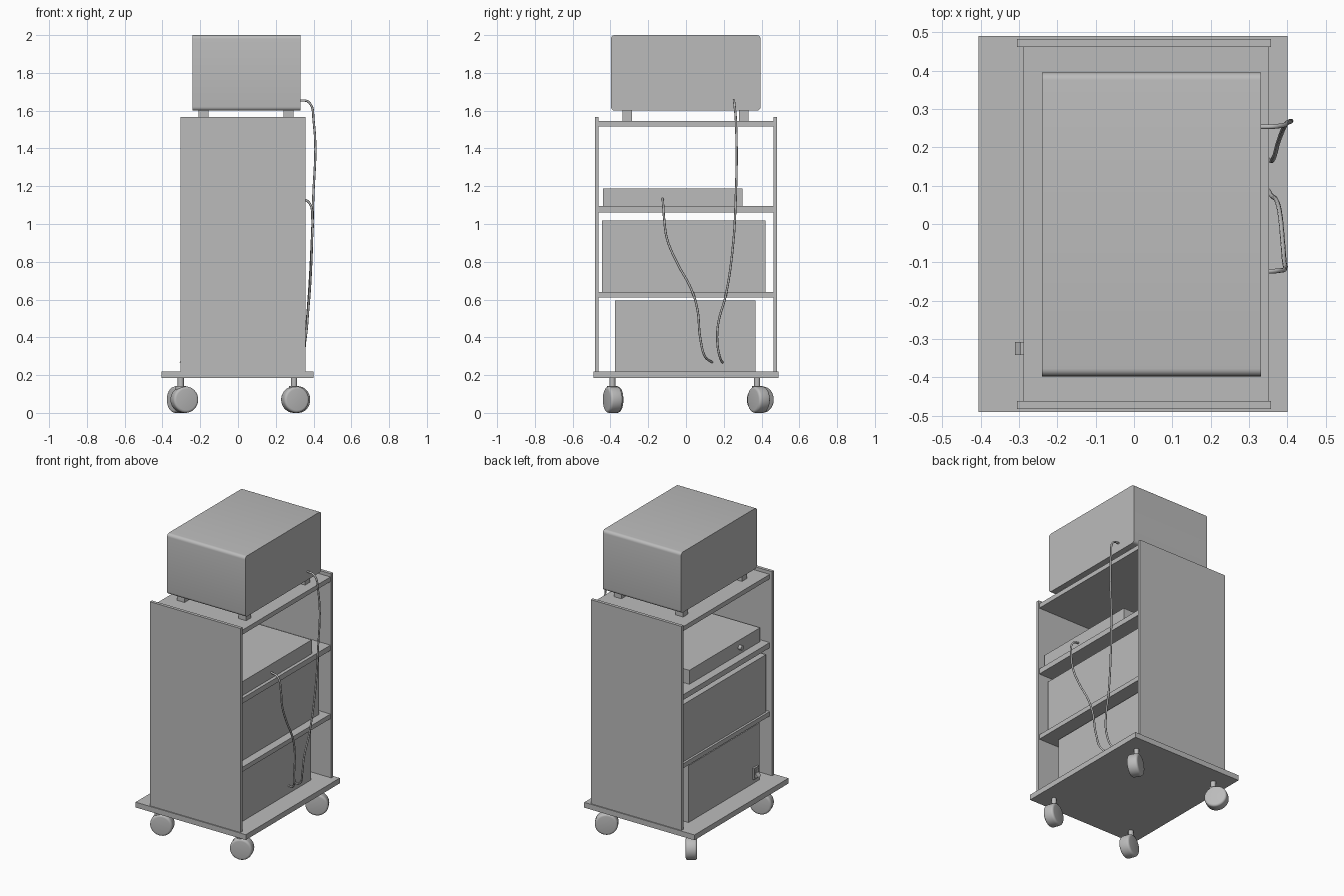
import bpy, bmesh, math
from mathutils import Matrix, Vector

old = bpy.data.objects.get("Cube")
if old:
    bpy.data.objects.remove(old, do_unlink=True)

GREY = (0.5, 0.5, 0.5, 1)
mat = bpy.data.materials.new("plain grey")
mat.use_nodes = True
mat.diffuse_color = GREY
mat.node_tree.nodes["Principled BSDF"].inputs["Base Color"].default_value = GREY


def finish(name, bm, smooth=False):
    mesh = bpy.data.meshes.new(name)
    bmesh.ops.recalc_face_normals(bm, faces=bm.faces)
    bm.to_mesh(mesh)
    bm.free()
    mesh.materials.append(mat)
    ob = bpy.data.objects.new(name, mesh)
    bpy.context.collection.objects.link(ob)
    if smooth:
        bpy.ops.object.select_all(action='DESELECT')
        ob.select_set(True)
        bpy.context.view_layer.objects.active = ob
        bpy.ops.object.shade_smooth_by_angle(angle=math.radians(35))
    return ob


def box(name, xs, ys, zs, round_x=0):
    """Box from ranges; round_x rounds the four edges that run along x."""
    bm = bmesh.new()
    bmesh.ops.create_cube(bm, size=1)
    for v in bm.verts:
        for i, (lo, hi) in enumerate((xs, ys, zs)):
            v.co[i] = hi if v.co[i] > 0 else lo
    if round_x:
        edges = [e for e in bm.edges if abs(e.verts[0].co.x - e.verts[1].co.x) > 0.01]
        bmesh.ops.bevel(bm, geom=edges, offset=round_x, segments=5, profile=0.5, affect='EDGES')
    return finish(name, bm, round_x > 0)


def cylinder(bm, radius, depth, matrix, segments=24):
    return bmesh.ops.create_cone(bm, cap_ends=True, segments=segments, radius1=radius,
                                 radius2=radius, depth=depth, matrix=matrix)["verts"]


# Trolley base, end panels and shelves
box("base_board", (-0.405, 0.4), (-0.49, 0.49), (0.185, 0.22))
for name, ys in (("front_panel", (-0.483, -0.462)), ("back_panel", (0.462, 0.483))):
    box(name, (-0.305, 0.357), ys, (0.22, 1.567))
for name, zs in (("lower_shelf", (0.61, 0.64)), ("middle_shelf", (1.06, 1.095)),
                 ("top_shelf", (1.515, 1.545))):
    box(name, (-0.288, 0.352), (-0.462, 0.462), zs)

# Equipment cases
box("bottom_case", (-0.275, 0.275), (-0.375, 0.367), (0.22, 0.595))
box("middle_case", (-0.273, 0.298), (-0.445, 0.42), (0.64, 1.018))
box("flat_case", (-0.233, 0.33), (-0.44, 0.298), (1.095, 1.187))
box("top_case", (-0.24, 0.331), (-0.397, 0.395), (1.6, 2.0), 0.02)
for side, x in (("right", -0.183), ("left", 0.267)):
    for end, y in (("front", -0.31), ("back", 0.305)):
        box(f"case_foot_{end}_{side}", (x - 0.027, x + 0.027), (y - 0.025, y + 0.025), (1.545, 1.6))

# Rocker switch on the bottom case
box("switch_frame", (-0.288, -0.275), (-0.35, -0.3), (0.25, 0.325))
bm = bmesh.new()
rocker = [bm.verts.new((x, -0.342, z)) for x, z in
          ((-0.286, 0.258), (-0.31, 0.268), (-0.292, 0.29), (-0.296, 0.317), (-0.286, 0.317))]
face = bm.faces.new(rocker)
side = bmesh.ops.extrude_face_region(bm, geom=[face])["geom"]
bmesh.ops.translate(bm, vec=(0, 0.034, 0), verts=[g for g in side if isinstance(g, bmesh.types.BMVert)])
finish("switch_rocker", bm)

# Round knob on the flat case
bm = bmesh.new()
cylinder(bm, 0.015, 0.024, Matrix.Translation((-0.243, -0.225, 1.14)) @ Matrix.Rotation(math.pi / 2, 4, 'Y'))
finish("knob", bm, True)


# Swivel casters, each turned its own way
def caster(name, x, y, axis_deg, trail):
    a = math.radians(axis_deg)
    axis = Vector((math.cos(a), math.sin(a), 0))
    along = Vector((axis.y, -axis.x, 0)) * trail
    bm = bmesh.new()
    cylinder(bm, 0.016, 0.06, Matrix.Translation((x, y, 0.157)), 16)
    cylinder(bm, 0.027, 0.035, Matrix.Translation((x, y, 0.125)), 16)
    place = Matrix.Translation(Vector((x, y, 0.07)) + along) @ axis.to_track_quat('Z', 'Y').to_matrix().to_4x4()
    verts = cylinder(bm, 0.07, 0.068, place, 32)
    rims = [e for e in bm.edges if e.verts[0] in verts and e.verts[1] in verts
            and any(len(f.verts) > 4 for f in e.link_faces)]
    bmesh.ops.bevel(bm, geom=rims, offset=0.014, segments=4, profile=0.5, affect='EDGES')
    finish(name, bm, True)


caster("caster_front_left", 0.297, -0.39, 110, 0.005)
caster("caster_back_left", 0.297, 0.377, 120, 0.015)
caster("caster_front_right", -0.303, -0.39, 110, 0.02)
caster("caster_back_right", -0.303, 0.377, 35, -0.02)


# Hanging cables
def cable(name, points):
    curve = bpy.data.curves.new(name, 'CURVE')
    curve.dimensions = '3D'
    curve.bevel_depth = 0.006
    curve.bevel_resolution = 2
    curve.resolution_u = 6
    curve.use_fill_caps = True
    spline = curve.splines.new('BEZIER')
    spline.bezier_points.add(len(points) - 1)
    for p, co in zip(spline.bezier_points, points):
        p.co = co
        p.handle_left_type = p.handle_right_type = 'AUTO'
    curve.materials.append(mat)
    bpy.context.collection.objects.link(bpy.data.objects.new(name, curve))


cable("long_cable", [(0.325, 0.253, 1.655), (0.375, 0.255, 1.645), (0.4, 0.264, 1.55),
                     (0.397, 0.262, 1.1), (0.388, 0.245, 0.85), (0.375, 0.21, 0.62),
                     (0.363, 0.17, 0.47), (0.352, 0.167, 0.36), (0.325, 0.183, 0.285), (0.27, 0.195, 0.267)])
cable("short_cable", [(0.325, -0.125, 1.135), (0.375, -0.122, 1.115), (0.394, -0.115, 1.02),
                      (0.392, -0.1, 0.92), (0.388, -0.05, 0.8), (0.38, 0.03, 0.65),
                      (0.372, 0.06, 0.55), (0.358, 0.075, 0.4), (0.335, 0.1, 0.3), (0.27, 0.14, 0.267)])
